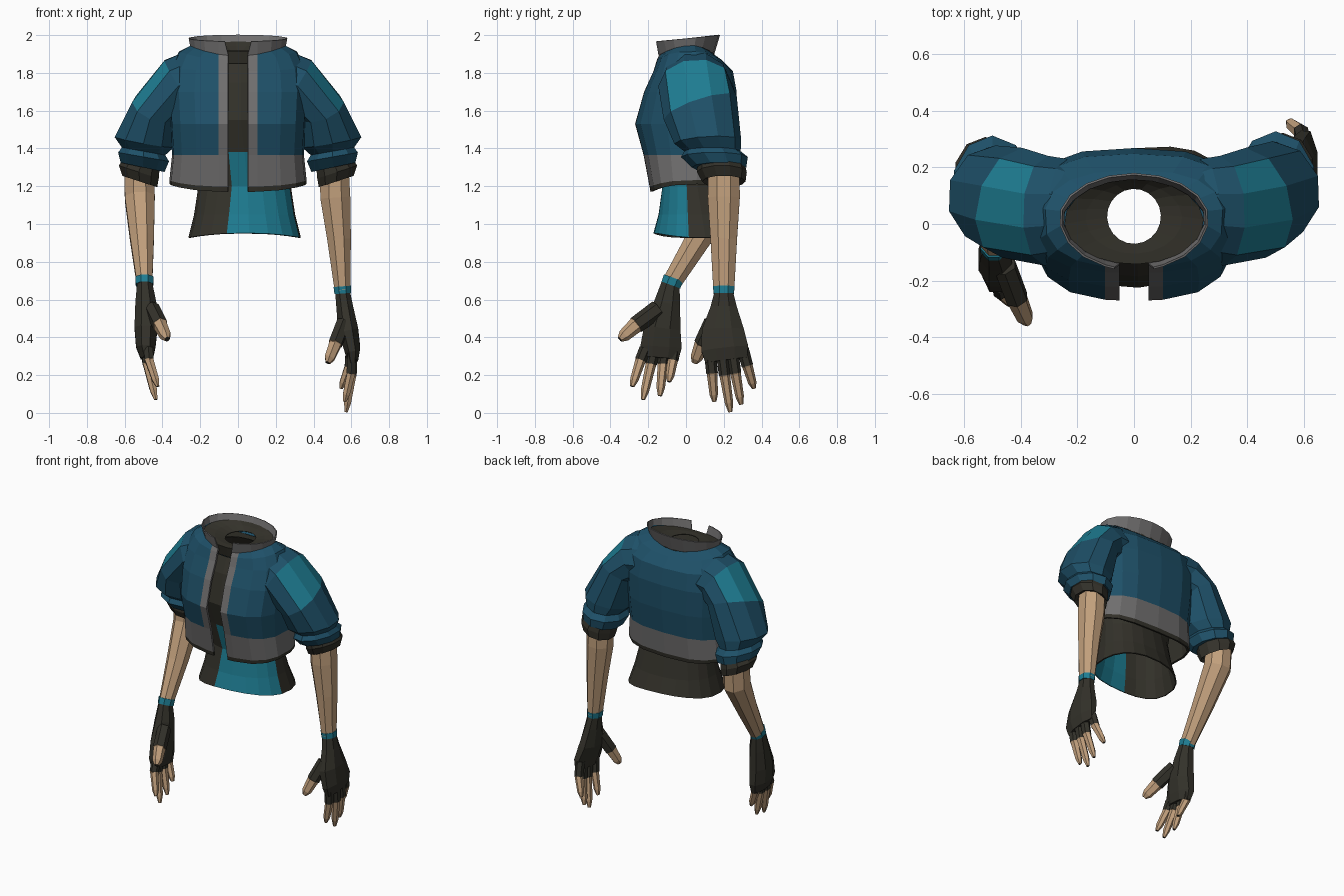
import bpy, bmesh, math
from mathutils import Vector


def material(name, rgb):
    m = bpy.data.materials.new(name)
    m.diffuse_color = (*rgb, 1)
    return m


BLUE = material("jacket blue", (0.013, 0.08, 0.138))
TEAL = material("teal", (0.013, 0.205, 0.29))
GREY = material("trim grey", (0.16, 0.156, 0.156))
DARK = material("dark cloth", (0.033, 0.031, 0.023))
SKIN = material("skin", (0.53, 0.345, 0.2))


def loft(name, rings, mats, pick=None, closed=True, cap=True, thick=0, lining=0):
    """Skin a list of point rings; pick(row, column) chooses the material slot."""
    bm = bmesh.new()
    rows = [[bm.verts.new(p) for p in r] for r in rings]
    n = len(rows[0])
    for i in range(len(rows) - 1):
        for j in range(n if closed else n - 1):
            k = (j + 1) % n
            f = bm.faces.new((rows[i][j], rows[i][k], rows[i + 1][k], rows[i + 1][j]))
            f.material_index = pick(i, j) if pick else 0
    if cap:
        bm.faces.new(rows[0])
        bm.faces.new(rows[-1])
        bmesh.ops.recalc_face_normals(bm, faces=bm.faces[:])
    me = bpy.data.meshes.new(name)
    bm.to_mesh(me)
    bm.free()
    for m in mats:
        me.materials.append(m)
    ob = bpy.data.objects.new(name, me)
    bpy.context.collection.objects.link(ob)
    if thick:
        mod = ob.modifiers.new("thickness", 'SOLIDIFY')
        mod.thickness = thick
        mod.offset = -1
        mod.material_offset = lining
    return ob


def tube(name, path, mats, n=8, pick=None):
    """Tube through (x, y, z, radius across x, radius across y) points."""
    pts = [Vector(p[:3]) for p in path]
    rings = []
    for i, p in enumerate(path):
        t = (pts[min(i + 1, len(pts) - 1)] - pts[max(i - 1, 0)]).normalized()
        u = Vector((1, 0, 0))
        u = (u - t * u.dot(t)).normalized()
        v = t.cross(u)
        turns = [2 * math.pi * (j + 0.5) / n for j in range(n)]
        rings.append([pts[i] + u * p[3] * math.cos(a) + v * p[4] * math.sin(a) for a in turns])
    return loft(name, rings, mats, pick)


def power(v, e):
    return math.copysign(abs(v) ** e, v)


def open_ring(z, w, yf, yb, lift=0, back=0, e=0.7, gap=0.052, trim=0.102, yc=0.02):
    """Squarish ring around the torso, open at the front."""
    t0, t1 = (math.asin((g / w) ** (1 / e)) for g in (gap, trim))
    ts = [t0] + [t1 + (math.pi - t1) * k / 8 for k in range(9)]
    half = []
    for t in ts:
        c = math.cos(t)
        y = yc - power(c, e) * ((yc - yf) if c > 0 else (yb - yc))
        x = w * max(math.sin(t), 0) ** e
        half.append((x, y, z + lift * math.sin(t) ** 2 + back * (1 - c) / 2))
    half[-1] = (0, half[-1][1], half[-1][2])
    return half + [(-x, y, z) for x, y, z in reversed(half[:-1])]


# Jacket body: dark hem edge, grey band, grey front trim, dark lining
body = [open_ring(*r) for r in (
    (1.17, 0.362, -0.188, 0.228, 0.03, 0.02), (1.197, 0.364, -0.193, 0.232, 0.025, 0.02),
    (1.365, 0.35, -0.225, 0.245), (1.53, 0.36, -0.27, 0.265),
    (1.70, 0.37, -0.222, 0.268), (1.81, 0.355, -0.172, 0.248, 0.02),
    (1.868, 0.315, -0.155, 0.19, 0.045, 0, 0.8),
    (1.89, 0.255, -0.147, 0.145, 0.05, 0.01, 1.0))]
last = len(body[0]) - 2
loft("jacket_body", body, [BLUE, GREY, DARK],
     lambda i, j: 2 if i == 0 else 1 if i == 1 or j in (0, last) else 0,
     closed=False, cap=False, thick=0.014, lining=2)

# Standing collar
loft("collar", [open_ring(1.89, 0.256, -0.149, 0.15, 0.05, 0.01, 1.0),
                open_ring(1.966, 0.264, -0.165, 0.18, 0, 0.034, 1.0, 0.07)],
     [GREY], closed=False, cap=False, thick=0.007)

# Shirt: dark with a teal panel wrapping the lower front
N = 20
angles = [math.radians(-105) + 2 * math.pi * j / N for j in range(N)]
shirt = []
for cx, cy, z, rx, ry, turn, e in (
        (0.035, 0.05, 0.94, 0.298, 0.22, 0.12, 0.85), (0.035, 0.045, 1.05, 0.268, 0.19, 0.09, 0.87),
        (0.035, 0.04, 1.2, 0.245, 0.165, 0.04, 0.95), (0.02, 0.02, 1.38, 0.27, 0.195, 0, 1),
        (0, 0, 1.55, 0.29, 0.225, 0, 1), (0, 0.02, 1.75, 0.28, 0.205, 0, 1),
        (0, 0.015, 1.85, 0.22, 0.155, 0, 1)):
    wave = 0.012 if z < 1 else 0
    shirt.append([(cx + rx * power(math.cos(a), e),
                   cy + ry * power(math.sin(a), e) + turn * rx * math.cos(a),
                   z - wave * math.cos(2 * a)) for a in angles])
loft("shirt", shirt, [DARK, TEAL], lambda i, j: 1 if i < 3 and j < 5 else 0,
     cap=False, thick=0.008)

# Shirt neckline: dark funnel filling the collar around the neck hole
neck = []
for cy, z, rx, ry, tilt in ((0.01, 1.85, 0.22, 0.135, 0.05), (0.008, 1.94, 0.246, 0.15, 0.17),
                            (0.02, 1.93, 0.17, 0.125, 0.1), (0.027, 1.915, 0.095, 0.097, 0)):
    neck.append([(rx * math.cos(a), cy + ry * math.sin(a), z + tilt * ry * math.sin(a))
                 for a in angles])
loft("shirt_neckline", neck, [DARK], cap=False, thick=0.005)


def sleeve_rings(side, data, n=10):
    """Rings of (x, y, z, radius out, radius y, tilt in degrees, rise to the back)."""
    rings = []
    for x, y, z, a, b, tilt, rise in data:
        f = math.radians(tilt)
        ring = []
        for j in range(n):
            t = 2 * math.pi * (j - 0.5) / n
            c = a * math.cos(t) * 1.04
            ring.append((side * (x + c * math.cos(f) - 0.6 * rise * math.sin(t)),
                         y + b * math.sin(t) * 1.03,
                         z + c * math.sin(f) + rise * math.sin(t)))
        rings.append(ring)
    return rings


# Puffed sleeves with a teal shoulder patch and dark cuffs
for side, label in ((-1, "left"), (1, "right")):
    dy = 0.0 if side > 0 else -0.015
    loft(label + "_sleeve", sleeve_rings(side, (
        (0.17, 0.045, 1.76, 0.16, 0.15, 74, 0), (0.24, 0.05, 1.755, 0.162, 0.175, 68, 0),
        (0.31, 0.047, 1.74, 0.15, 0.188, 58, 0.01), (0.43, 0.075, 1.615, 0.13, 0.188, 22, 0.06),
        (0.495, 0.115 + dy, 1.435, 0.16, 0.172, 10, 0.01),
        (0.50, 0.14 + dy, 1.385, 0.118, 0.145, 10, 0),
        (0.50, 0.15 + dy, 1.355, 0.138, 0.172, 10, 0),
        (0.505, 0.175 + dy, 1.30, 0.12, 0.14, 12, 0))),
        [BLUE, TEAL], lambda i, j: 1 if i == 2 and j in (9, 0, 1) else 0)
    loft(label + "_cuff", sleeve_rings(side, (
        (0.51, 0.185 + dy, 1.325, 0.10, 0.12, 15, 0), (0.525, 0.19 + dy, 1.275, 0.112, 0.128, 18, 0),
        (0.52, 0.20 + dy, 1.225, 0.098, 0.112, 18, 0), (0.515, 0.20 + dy, 1.24, 0.08, 0.09, 18, 0))),
        [DARK])

# Bare forearms, the left one swung forward
tube("right_forearm", [(0.51, 0.2, 1.3, 0.082, 0.09), (0.515, 0.2, 1.14, 0.086, 0.092),
                       (0.535, 0.2, 0.92, 0.068, 0.076), (0.553, 0.2, 0.65, 0.045, 0.06)], [SKIN])
tube("left_forearm", [(-0.525, 0.2, 1.3, 0.082, 0.09), (-0.52, 0.19, 1.14, 0.086, 0.097),
                      (-0.508, 0.065, 0.92, 0.068, 0.072), (-0.495, -0.075, 0.69, 0.045, 0.055)], [SKIN])

# Wristbands
tube("right_wristband", [(0.552, 0.2, 0.67, 0.05, 0.062), (0.555, 0.2, 0.632, 0.048, 0.058)], [TEAL])
tube("left_wristband", [(-0.495, -0.066, 0.715, 0.051, 0.058), (-0.495, -0.08, 0.677, 0.05, 0.057)], [TEAL])

# Fingerless gloves: palm tubes flattened sideways
tube("right_glove", [(0.553, 0.2, 0.645, 0.042, 0.052), (0.565, 0.2, 0.56, 0.048, 0.075),
                     (0.583, 0.195, 0.44, 0.058, 0.12), (0.605, 0.205, 0.34, 0.046, 0.135),
                     (0.608, 0.213, 0.28, 0.03, 0.12)], [DARK])
tube("left_glove", [(-0.495, -0.08, 0.695, 0.042, 0.05), (-0.488, -0.1, 0.58, 0.06, 0.075),
                    (-0.487, -0.125, 0.45, 0.066, 0.105), (-0.488, -0.132, 0.35, 0.056, 0.118),
                    (-0.482, -0.137, 0.29, 0.036, 0.105)], [DARK])


def digit(name, base, mid, tip, r):
    """Finger with a gloved lower half and a bare, tapered end."""
    b, m, t = Vector(base), Vector(mid), Vector(tip)
    knuckle, end = m.lerp(t, 0.02), m.lerp(t, 0.75)
    tube(name, [(*b, r, r * 1.15), (*m, r, r * 1.1), (*knuckle, r * 0.9, r),
                (*end, r * 0.75, r * 0.8), (*t, r * 0.35, r * 0.4)],
         [DARK, SKIN], 6, lambda i, j: 0 if i == 0 else 1)


# Fingers: base x, base y, middle y, middle z, tip x, tip y, tip z
right = ((0.605, 0.125, 0.138, 0.21, 0.565, 0.15, 0.06), (0.61, 0.187, 0.205, 0.20, 0.572, 0.235, 0.005),
         (0.61, 0.243, 0.262, 0.21, 0.57, 0.292, 0.045), (0.595, 0.3, 0.325, 0.25, 0.545, 0.36, 0.13))
left = ((-0.475, -0.215, -0.24, 0.28, -0.425, -0.285, 0.14), (-0.485, -0.165, -0.185, 0.26, -0.435, -0.228, 0.07),
        (-0.487, -0.115, -0.122, 0.26, -0.442, -0.138, 0.09), (-0.485, -0.06, -0.07, 0.28, -0.435, -0.09, 0.165))
for label, rows in (("right", right), ("left", left)):
    for i, (x, by, my, mz, tx, ty, tz) in enumerate(rows):
        digit(f"{label}_finger_{i + 1}", (x, by, 0.34), (x * 0.99, my, mz), (tx, ty, tz), 0.028)

# Thumbs
digit("right_thumb", (0.56, 0.14, 0.48), (0.515, 0.085, 0.365), (0.475, 0.045, 0.265), 0.04)
digit("left_thumb", (-0.455, -0.15, 0.55), (-0.412, -0.265, 0.465), (-0.375, -0.35, 0.39), 0.042)
